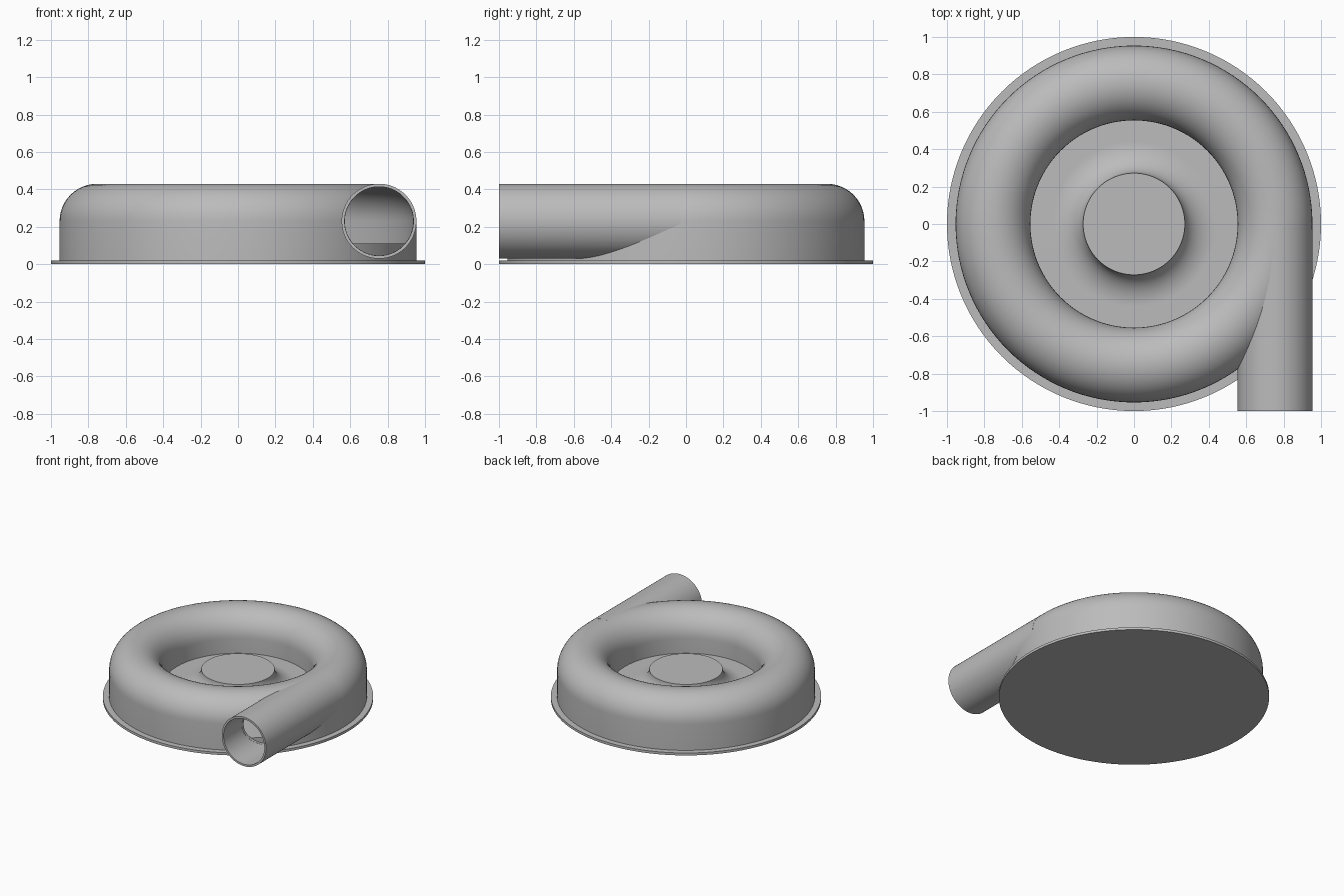
import bpy, bmesh
from math import sin, cos, pi, radians

cube = bpy.data.objects.get("Cube")
if cube:
    bpy.data.objects.remove(cube, do_unlink=True)

grey = bpy.data.materials.new("plain grey")
grey.use_nodes = True
color = (0.5, 0.5, 0.5, 1)
grey.diffuse_color = color
grey.node_tree.nodes["Principled BSDF"].inputs["Base Color"].default_value = color

RING, TUBE, MID, WALL = 0.754, 0.2, 0.23, 0.016   # volute radius, tube radius, axis height, wall
BASE_TOP, FLOOR_TOP, HUB_TOP, HUB_R = 0.02, 0.11, 0.24, 0.272
STEPS = 128


def arc(cx, cz, rx, rz, start, end, n=24):
    angles = [radians(start + (end - start) * i / n) for i in range(n + 1)]
    return [(cx + rx * cos(a), cz + rz * sin(a)) for a in angles]


def lathe(name, profile, steps=STEPS):
    """Revolve a closed (radius, height) loop around z."""
    bm = bmesh.new()
    verts = [bm.verts.new((r, 0, z)) for r, z in profile]
    edges = [bm.edges.new((a, b)) for a, b in zip(verts, verts[1:] + verts[:1])]
    bmesh.ops.spin(bm, geom=verts + edges, cent=(0, 0, 0), axis=(0, 0, 1),
                   angle=2 * pi, steps=steps, use_merge=True)
    bmesh.ops.remove_doubles(bm, verts=bm.verts, dist=1e-5)
    bmesh.ops.dissolve_degenerate(bm, edges=bm.edges, dist=1e-6)
    bmesh.ops.recalc_face_normals(bm, faces=bm.faces)
    mesh = bpy.data.meshes.new(name)
    bm.to_mesh(mesh)
    bm.free()
    obj = bpy.data.objects.new(name, mesh)
    bpy.context.collection.objects.link(obj)
    mesh.materials.append(grey)
    return obj


def lay_forward(obj):
    """Turn a lathe part so its axis runs along y at the outlet."""
    obj.rotation_euler = (radians(90), 0, 0)
    obj.location = (RING, 0, MID)
    return obj


def subtract(obj, cutter):
    mod = obj.modifiers.new("cut", "BOOLEAN")
    mod.operation, mod.solver, mod.object = "DIFFERENCE", "EXACT", cutter
    bpy.context.view_layer.update()
    bpy.context.view_layer.objects.active = obj
    bpy.ops.object.modifier_apply(modifier=mod.name)
    bpy.data.objects.remove(cutter, do_unlink=True)


# Base flange
base = lathe("base_plate", [(0, 0), (1, 0), (1, BASE_TOP), (0, BASE_TOP)])

# Raised floor that sweeps up into the central hub
fillet = arc(HUB_R + 0.17, HUB_TOP, 0.17, HUB_TOP - FLOOR_TOP, 180, 270)
rim = RING + TUBE - WALL - 0.004
floor = lathe("floor_and_hub", [(0, BASE_TOP), (0, HUB_TOP)] + fillet
              + [(rim, FLOOR_TOP), (rim, BASE_TOP)])

# Hollow ring housing with a straight outer skirt
inner = TUBE - WALL
outside = arc(RING, MID, TUBE, TUBE, 0, 180)
inside = arc(RING, MID, inner, inner, 180, 0)
housing = lathe("ring_housing", [(RING + TUBE, BASE_TOP)] + outside
                + [(RING - TUBE, FLOOR_TOP - 0.01), (RING - inner, FLOOR_TOP - 0.01)]
                + inside + [(RING + inner, BASE_TOP)])
bore = lay_forward(lathe("bore_cutter", [(0, 0.02), (inner - 0.001, 0.02),
                                         (inner - 0.001, 1.1), (0, 1.1)], 96))
subtract(housing, bore)

# Tangential outlet pipe, trimmed where it enters the housing
pipe = lay_forward(lathe("outlet_pipe", [(inner, 0.03), (TUBE, 0.03), (TUBE, 1), (inner, 1)], 96))
middle = TUBE - WALL / 2
cavity = lathe("cavity_cutter", [(RING + middle, -0.1)] + arc(RING, MID, middle, middle, 0, 180)
               + [(RING - middle, -0.1)])
subtract(pipe, cavity)

# Smooth curved walls, crisp rims
bpy.ops.object.select_all(action="DESELECT")
for part in (base, floor, housing, pipe):
    part.select_set(True)
bpy.context.view_layer.objects.active = housing
bpy.ops.object.shade_smooth_by_angle(angle=radians(30))
